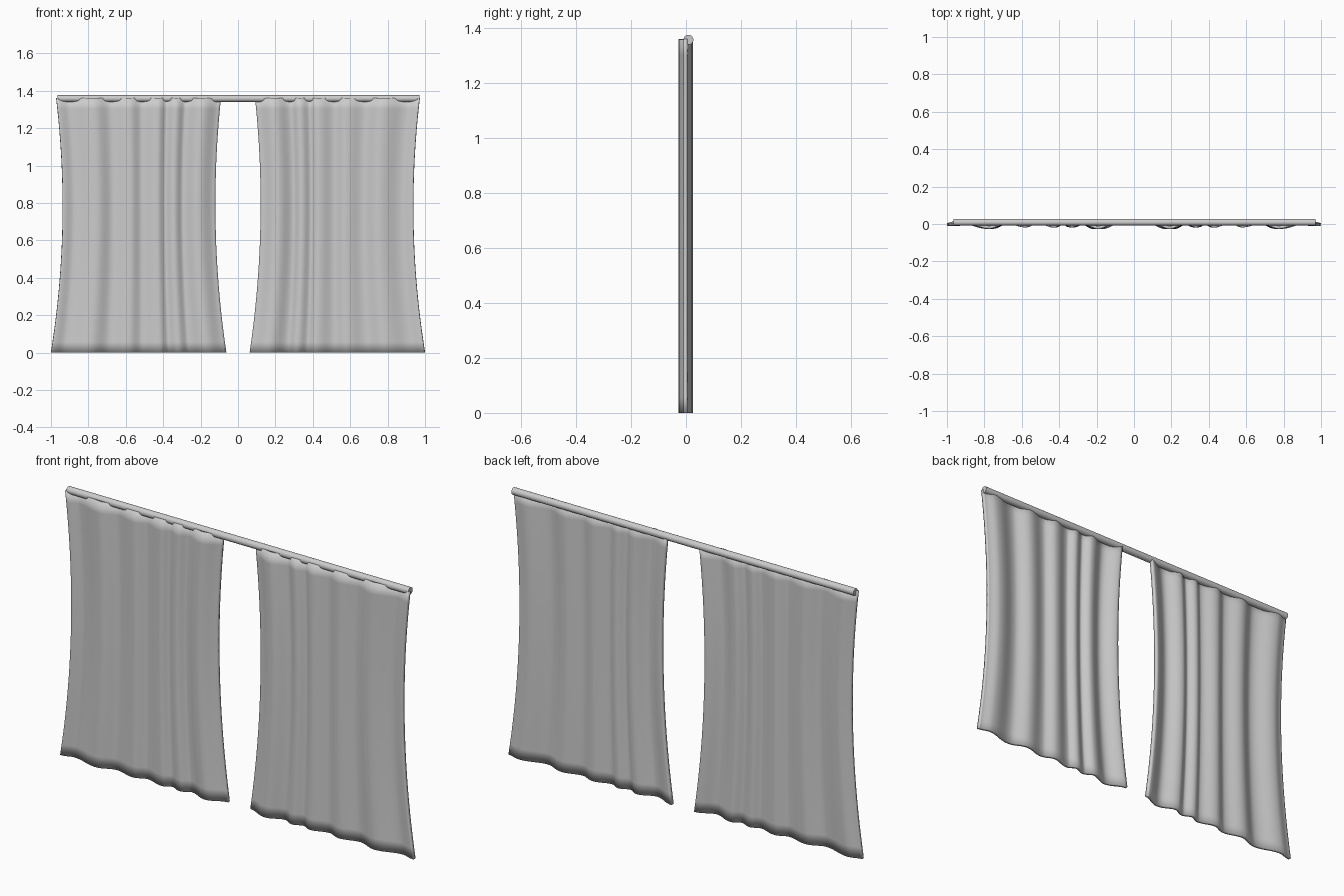
import bpy, math

if "Cube" in bpy.data.objects:
    bpy.data.objects.remove(bpy.data.objects["Cube"])

# fold extremes at the hem: (distance from centre, depth), outer edge to inner edge
FOLDS = [(1.0, -0.002), (0.93, 0.014), (0.79, -0.018), (0.69, 0.013),
         (0.585, -0.010), (0.515, 0.013), (0.42, -0.011), (0.372, 0.009),
         (0.318, -0.010), (0.265, 0.013), (0.17, -0.019), (0.065, 0.018)]
# inner and outer edge of the cloth at heights: bottom, waist, top
EDGES = [(0.0, 0.063, 1.0), (0.70, 0.121, 0.938), (1.36, 0.092, 0.972)]
STEPS, ROWS = 8, 24


def ease(a, b, t):
    return a + (b - a) * (1 - math.cos(math.pi * t)) / 2


def hem_profile():
    pts = []
    for (x0, y0), (x1, y1) in zip(FOLDS, FOLDS[1:]):
        for i in range(STEPS):
            t = i / STEPS
            pts.append((x0 + (x1 - x0) * t, ease(y0, y1, t)))
    return pts + [FOLDS[-1]]


def edges_at(z):
    # quadratic through the three measured heights
    def lag(k):
        total = 0
        for i in range(3):
            w = EDGES[i][k]
            for j in range(3):
                if j != i:
                    w *= (z - EDGES[j][0]) / (EDGES[i][0] - EDGES[j][0])
            total += w
        return total
    return lag(1), lag(2)


def curtain(name, side):
    prof = hem_profile()
    n = len(prof)
    lo, hi = FOLDS[-1][0], FOLDS[0][0]
    verts, faces = [], []
    for r in range(ROWS + 1):
        z = EDGES[-1][0] * r / ROWS
        inner, outer = edges_at(z)
        for x, y in prof:
            u = (x - lo) / (hi - lo)
            verts.append((side * (inner + (outer - inner) * u), y, z))
    for r in range(ROWS):
        for i in range(n - 1):
            a = r * n + i
            f = (a, a + 1, a + n + 1, a + n)
            faces.append(f if side < 0 else f[::-1])
    me = bpy.data.meshes.new(name)
    me.from_pydata(verts, [], faces)
    ob = bpy.data.objects.new(name, me)
    bpy.context.collection.objects.link(ob)
    # cloth thickness
    mod = ob.modifiers.new("thickness", 'SOLIDIFY')
    mod.thickness = 0.016
    mod.offset = 0
    smooth(ob)


def smooth(ob):
    bpy.ops.object.select_all(action='DESELECT')
    ob.select_set(True)
    bpy.context.view_layer.objects.active = ob
    bpy.ops.object.shade_smooth_by_angle(angle=math.radians(40))


# two mirrored curtains
curtain("left_curtain", -1)
curtain("right_curtain", 1)

# curtain rod
bpy.ops.mesh.primitive_cylinder_add(vertices=32, radius=0.018, depth=1.935,
                                    location=(0.002, 0.009, 1.358),
                                    rotation=(0, math.pi / 2, 0))
rod = bpy.context.object
rod.name = "curtain_rod"
smooth(rod)
